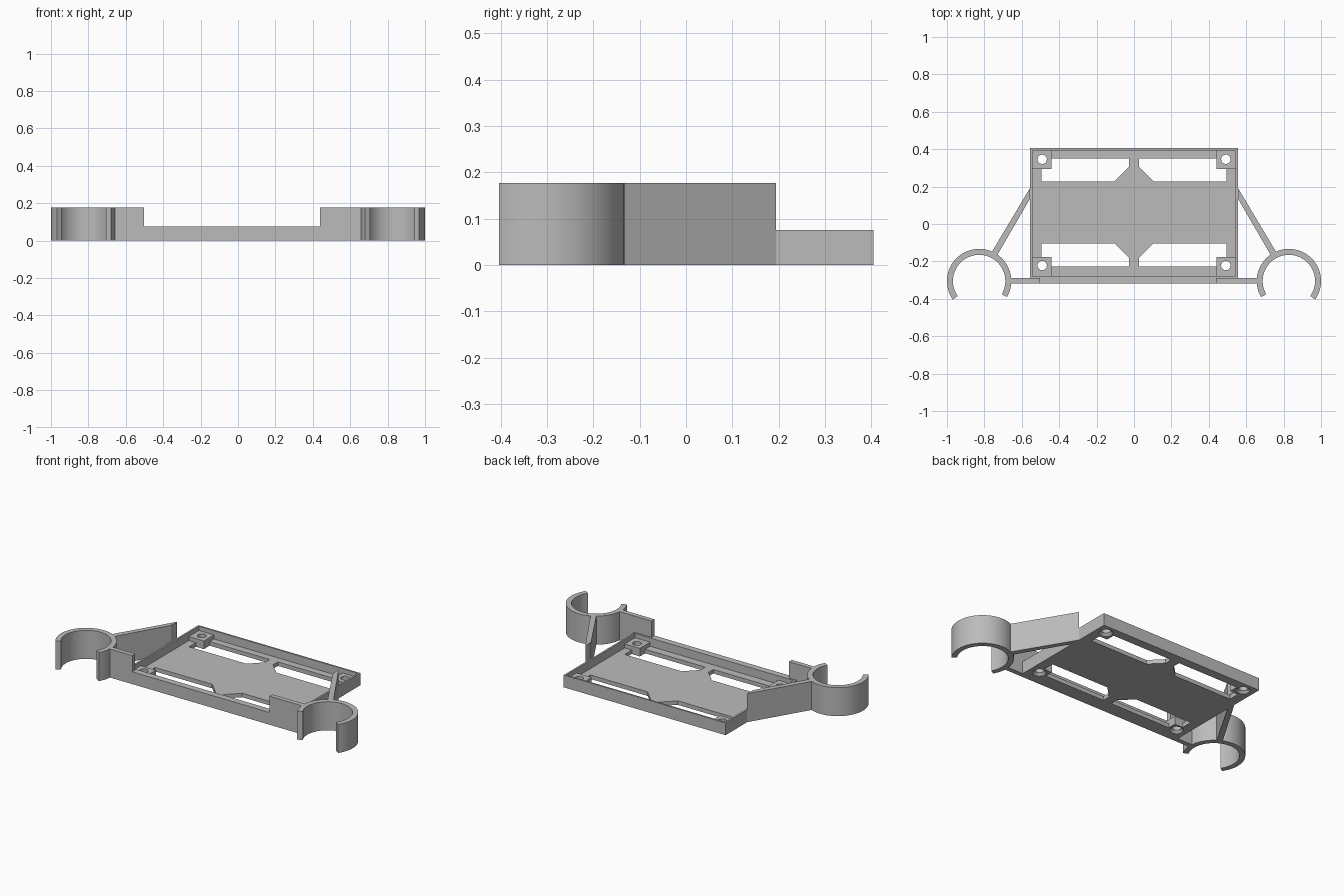
import bpy, bmesh
from math import radians, sin, cos, pi

cube = bpy.data.objects.get("Cube")
if cube:
    bpy.data.objects.remove(cube, do_unlink=True)

grey = bpy.data.materials.new("plain_grey")
grey.use_nodes = True
COLOUR = (0.5, 0.5, 0.5, 1)
grey.diffuse_color = COLOUR
grey.node_tree.nodes["Principled BSDF"].inputs["Base Color"].default_value = COLOUR

LOW, HIGH = 0.076, 0.177        # tray rim and clip heights
FLOOR, BOSS = 0.025, 0.05       # floor and screw boss heights
X, BACK, FRONT = 0.555, 0.405, -0.288
WALL = 0.011


def prism(name, outline, z0, z1, axis="z"):
    """Extrude a closed outline along z, or a front outline along y."""
    place = (lambda a, b, c: (a, b, c)) if axis == "z" else (lambda a, b, c: (a, c, b))
    bm = bmesh.new()
    face = bm.faces.new([bm.verts.new(place(a, b, z0)) for a, b in outline])
    ext = bmesh.ops.extrude_face_region(bm, geom=[face])["geom"]
    top = [v for v in ext if isinstance(v, bmesh.types.BMVert)]
    bmesh.ops.translate(bm, verts=top, vec=place(0, 0, z1 - z0))
    bmesh.ops.recalc_face_normals(bm, faces=bm.faces)
    mesh = bpy.data.meshes.new(name)
    bm.to_mesh(mesh)
    bm.free()
    mesh.materials.append(grey)
    obj = bpy.data.objects.new(name, mesh)
    bpy.context.collection.objects.link(obj)
    return obj


def rect(x0, y0, x1, y1):
    return [(x0, y0), (x1, y0), (x1, y1), (x0, y1)]


def cone(name, x, y, r0, r1, z0, z1):
    bpy.ops.mesh.primitive_cone_add(vertices=32, radius1=r0, radius2=r1, depth=z1 - z0,
                                    location=(x, y, (z0 + z1) / 2))
    obj = bpy.context.object
    obj.name = name
    obj.data.materials.append(grey)
    return obj


def combine(target, tool, operation):
    """Apply a boolean and discard the tool."""
    mod = target.modifiers.new("cut", "BOOLEAN")
    mod.operation, mod.solver, mod.object = operation, "EXACT", tool
    bpy.context.view_layer.update()
    result = target.evaluated_get(bpy.context.evaluated_depsgraph_get())
    mesh = bpy.data.meshes.new_from_object(result)
    target.modifiers.clear()
    target.data = mesh
    bpy.data.objects.remove(tool, do_unlink=True)


def smooth(obj):
    bpy.ops.object.select_all(action="DESELECT")
    obj.select_set(True)
    bpy.context.view_layer.objects.active = obj
    bpy.ops.object.shade_smooth_by_angle(angle=radians(30))


# Tray with thin rim
tray = prism("tray", rect(-X, FRONT, X, BACK), 0, LOW)
pocket = rect(-X + WALL, FRONT + WALL, X - WALL, BACK - WALL)
combine(tray, prism("pocket", pocket, FLOOR, 0.2), "DIFFERENCE")

# Four floor windows with chamfered inner corners
MID = 0.0615
for sx in (-1, 1):
    for sy in (-1, 1):
        shape = [(0.028, 0.289), (0.495, 0.289), (0.495, 0.167), (0.103, 0.167), (0.028, 0.242)]
        window = [(sx * x, MID + sy * y) for x, y in shape]
        combine(tray, prism("window", window, -0.1, 0.04), "DIFFERENCE")

# Corner screw bosses with countersunk holes
for sx in (-1, 1):
    for edge, inner, hole in ((BACK - WALL / 2, 0.295, 0.346), (FRONT + WALL / 2, -0.176, -0.222)):
        block = rect(sx * 0.44, inner, sx * (X - WALL / 2), edge)
        combine(tray, prism("boss", block, 0, BOSS), "UNION")
        combine(tray, cone("hole", sx * 0.491, hole, 0.025, 0.025, -0.1, 0.1), "DIFFERENCE")
        combine(tray, cone("countersink", sx * 0.491, hole, 0.044, 0.02, -0.005, 0.02), "DIFFERENCE")
smooth(tray)

# Front bar, raised at both ends
profile = [(-0.66, 0), (0.66, 0), (0.66, HIGH), (0.438, HIGH),
           (0.438, LOW), (-0.503, LOW), (-0.503, HIGH), (-0.66, HIGH)]
prism("front_bar", profile, -0.317, FRONT, axis="y")

# Open ring clips and diagonal struts on both sides
CX, CY, R_OUT, R_IN, STEPS = 0.828, -0.305, 0.172, 0.14, 56
angles = [radians(-30 + 245 * i / STEPS) for i in range(STEPS + 1)]
for side, s in (("right", -1), ("left", 1)):
    arc = [(R_OUT * cos(a), R_OUT * sin(a)) for a in angles]
    arc += [(R_IN * cos(a), R_IN * sin(a)) for a in reversed(angles)]
    ring = [(s * (CX - x), CY + y) for x, y in arc]
    smooth(prism(side + "_clip", ring, 0, HIGH))
    strut = [(0.765, -0.158), (X, 0.194), (X, 0.137), (0.735, -0.173)]
    prism(side + "_strut", [(s * x, y) for x, y in strut], 0, HIGH)
